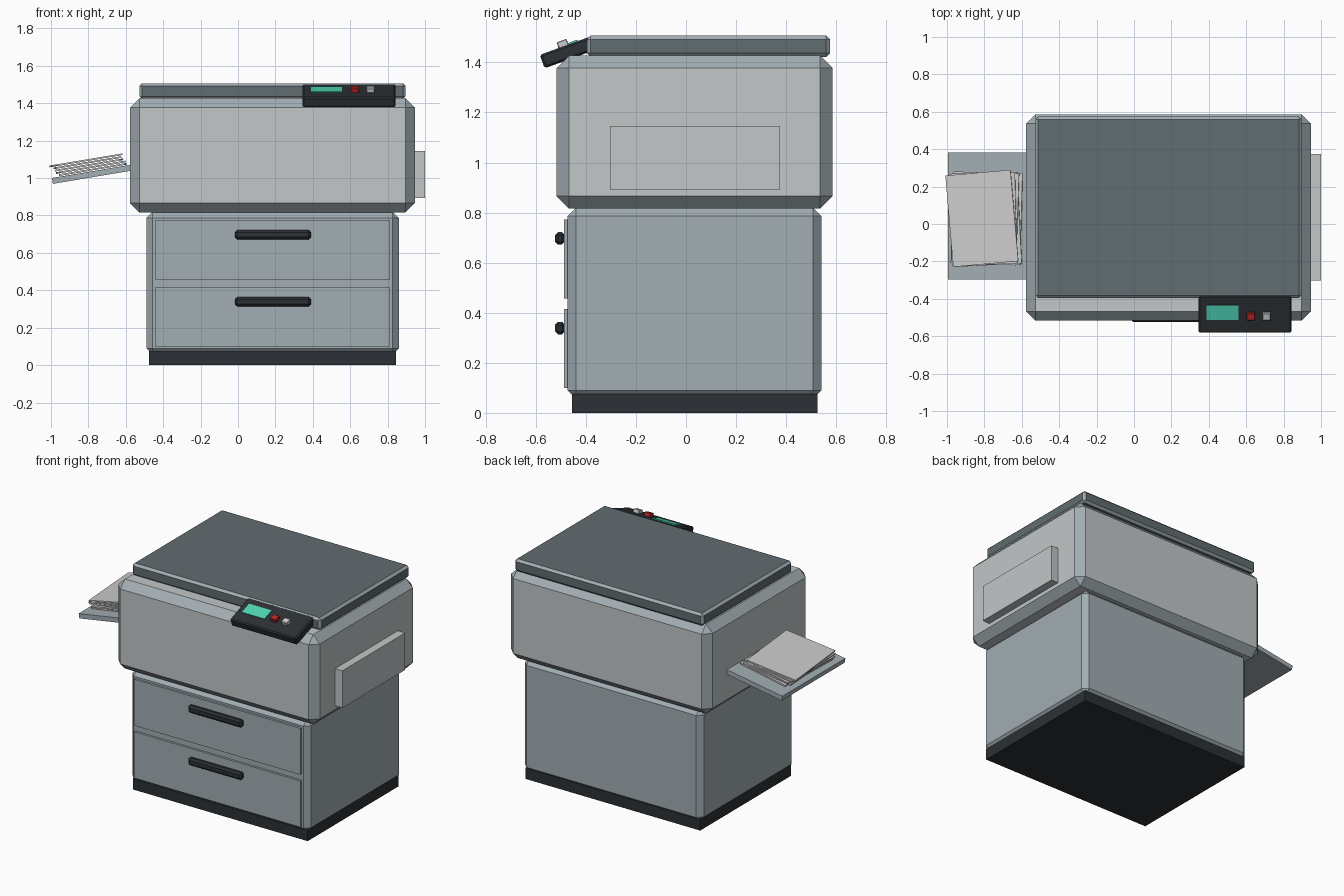
import bpy
from math import radians, sin, cos
from mathutils import Vector, Matrix

if "Cube" in bpy.data.objects:
    bpy.data.objects.remove(bpy.data.objects["Cube"])


def mat(name, r, g, b):
    m = bpy.data.materials.new(name)
    m.diffuse_color = (r, g, b, 1)
    m.use_nodes = True
    m.node_tree.nodes["Principled BSDF"].inputs["Base Color"].default_value = m.diffuse_color
    return m


LIGHT = mat("light_grey", 0.54, 0.57, 0.58)
STEEL = mat("blue_grey", 0.36, 0.42, 0.45)
SLATE = mat("slate", 0.12, 0.15, 0.16)
BLACK = mat("charcoal", 0.025, 0.03, 0.035)
PAPER = mat("paper", 0.75, 0.75, 0.78)
TEAL = mat("screen_teal", 0.08, 0.65, 0.45)
RED = mat("button_red", 0.5, 0.02, 0.02)


def box(name, xs, ys, zs, material, bevel=0, edge=None, matrix=None):
    """Box from min/max ranges; chamfered edges may take a second colour."""
    lo, hi = Vector((xs[0], ys[0], zs[0])), Vector((xs[1], ys[1], zs[1]))
    bpy.ops.mesh.primitive_cube_add(size=1)
    ob = bpy.context.object
    ob.name = name
    size = hi - lo
    ob.data.transform(Matrix.Translation((lo + hi) / 2) @ Matrix.Diagonal((*size, 1)))
    if matrix is not None:
        ob.matrix_world = matrix
    ob.data.materials.append(material)
    if edge:
        ob.data.materials.append(edge)
    if bevel:
        b = ob.modifiers.new("chamfer", 'BEVEL')
        b.width, b.segments = bevel, 1
        if edge:
            b.material = 1
    return ob


# Cabinet, plinth and upper housing
box("plinth", (-0.475, 0.845), (-0.455, 0.525), (0, 0.075), BLACK)
box("cabinet", (-0.49, 0.86), (-0.473, 0.541), (0.056, 0.82), STEEL, 0.034)
box("upper_body", (-0.577, 0.945), (-0.517, 0.586), (0.816, 1.427), LIGHT, 0.05, STEEL)
box("lid", (-0.527, 0.896), (-0.396, 0.575), (1.422, 1.507), SLATE, 0.015, STEEL)
box("side_cover", (0.9, 1.0), (-0.303, 0.375), (0.893, 1.146), LIGHT)

# Drawers with handles
for i, top in enumerate((0.773, 0.415)):
    box(f"drawer_{i + 1}", (-0.445, 0.812), (-0.488, -0.46), (top - 0.316, top), STEEL)
    box(f"drawer_handle_{i + 1}", (-0.017, 0.39), (-0.523, -0.484),
        (top - 0.101, top - 0.051), BLACK, 0.012)

# Tilted control panel: local origin at its upper front edge
tilt = Matrix.Translation((0, -0.584, 1.430)) @ Matrix.Rotation(radians(20), 4, 'X')
box("control_panel", (0.345, 0.843), (0, 0.215), (-0.057, 0), BLACK, 0.008, matrix=tilt)
box("screen", (0.388, 0.559), (0.078, 0.161), (-0.01, 0.006), TEAL, matrix=tilt)
for name, x, m in (("stop_button", 0.602, RED), ("start_button", 0.686, PAPER)):
    box(name, (x, x + 0.045), (0.080, 0.122), (-0.01, 0.024), m, 0.003, matrix=tilt)

# Output tray: local origin at its outer top edge
slope = Matrix.Translation((-1, 0, 1.0)) @ Matrix.Rotation(radians(-9.5), 4, 'Y')
box("output_tray", (0.005, 0.48), (-0.297, 0.382), (-0.032, 0), STEEL, matrix=slope)

# Loose sheets fanned out on the tray
sheets = ((0.228, 0.03, -1.5), (0.220, 0.025, 3), (0.212, 0.03, -2), (0.206, 0.028, 1.5), (0.200, 0.03, 5))
for i, (x, y, turn) in enumerate(sheets):
    pose = slope @ Matrix.Translation((x, y, 0.004 + i * 0.0135)) @ Matrix.Rotation(radians(turn), 4, 'Z')
    box(f"paper_sheet_{i + 1}", (-0.177, 0.177), (-0.245, 0.245), (0, 0.009), PAPER, matrix=pose)
